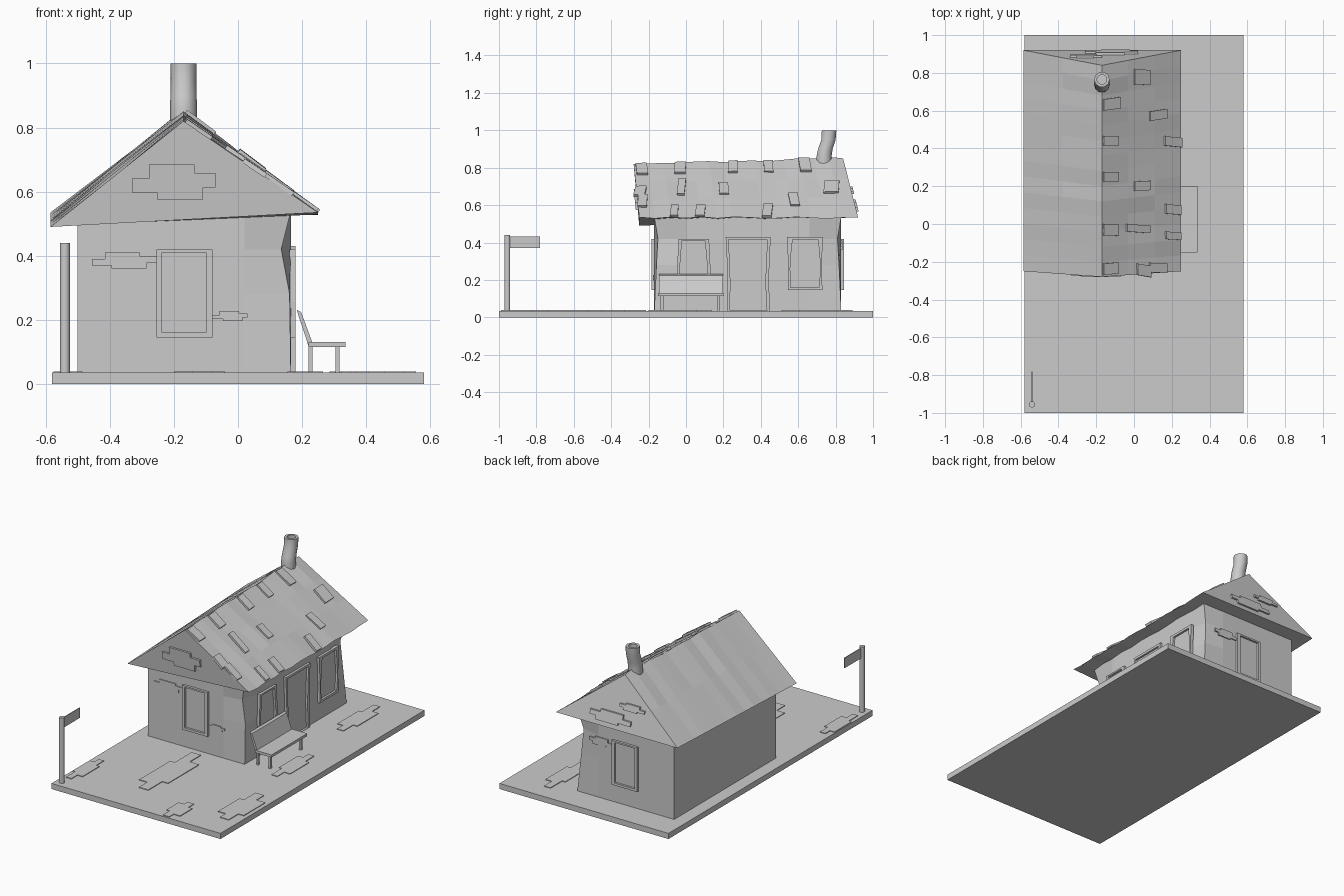
import bpy, bmesh, math, random
from mathutils import Vector

if "Cube" in bpy.data.objects:
    bpy.data.objects.remove(bpy.data.objects["Cube"])

random.seed(4)


def mesh(name, verts, faces, smooth=False):
    me = bpy.data.meshes.new(name)
    me.from_pydata([tuple(v) for v in verts], [], faces)
    bm = bmesh.new()
    bm.from_mesh(me)
    bmesh.ops.recalc_face_normals(bm, faces=bm.faces[:])
    bm.to_mesh(me)
    bm.free()
    ob = bpy.data.objects.new(name, me)
    bpy.context.collection.objects.link(ob)
    for p in me.polygons:
        p.use_smooth = smooth
    return ob


def box(name, x0, x1, y0, y1, z0, z1):
    return prism(name, [(x0, y0), (x1, y0), (x1, y1), (x0, y1)],
                 lambda u, v, d: (u, v, d), z0, z1)


def prism(name, pts, place, d0, d1):
    n = len(pts)
    verts = [place(u, v, d) for d in (d0, d1) for u, v in pts]
    faces = [list(range(n)), list(range(n, 2 * n))]
    faces += [(i, (i + 1) % n, n + (i + 1) % n, n + i) for i in range(n)]
    return mesh(name, verts, faces)


def tube(name, path, radii, sides, hollow=0):
    # rings stacked along a path of points
    rings = list(zip(path, radii))
    if hollow:
        top = Vector(path[-1])
        rings += [(top, hollow), (top - Vector((0, 0, 0.05)), hollow)]
    verts, faces = [], []
    for p, r in rings:
        for i in range(sides):
            a = 2 * math.pi * i / sides
            verts.append((p[0] + r * math.cos(a), p[1] + r * math.sin(a), p[2]))
    for k in range(len(rings) - 1):
        for i in range(sides):
            j = (i + 1) % sides
            a, b = k * sides, (k + 1) * sides
            faces.append((a + i, a + j, b + j, b + i))
    faces += [list(range(sides)), list(range(len(verts) - sides, len(verts)))]
    ob = mesh(name, verts, faces, True)
    ob.data.set_sharp_from_angle(angle=math.radians(50))
    return ob


def stepped(u0, u1, v0, v1, flip=False):
    # three offset courses of brick as one outline
    s = [(0, .2), (.3, .2), (.3, 0), (.85, 0), (.85, .35), (1, .35),
         (1, .75), (.75, .75), (.75, 1), (.2, 1), (.2, .6), (0, .6)]
    return [(u0 + (u1 - u0) * ((1 - a) if flip else a), v0 + (v1 - v0) * b) for a, b in s]


# placement on each wall: u along the wall, v up, d outward
front = lambda u, v, d: (u, -0.17 - d, v)
back = lambda u, v, d: (u, 0.83 + d, v)
right = lambda u, v, d: (0.165 + d, u, v)
floor = lambda u, v, d: (v, u, 0.035 + d)
front_gable = lambda u, v, d: (u, -0.25 - (v - 0.51) * 0.1 - d, v)
back_gable = lambda u, v, d: (u, 0.92 - (v - 0.53) * 0.25 + d, v)


def opening(name, outer, inner, place, depth=0.015):
    n = len(outer)
    verts = [place(u, v, d) for pts, d in ((outer, -.005), (outer, depth), (inner, depth), (inner, .001))
             for u, v in pts]
    faces = [(k * n + i, k * n + (i + 1) % n, (k + 1) * n + (i + 1) % n, (k + 1) * n + i)
             for k in range(3) for i in range(n)]
    mesh(name + "_frame", verts, faces)
    mesh(name + "_panel", [place(u, v, 0.002) for u, v in inner], [list(range(n))])


def rect(u0, u1, v0, v1, lean=0.0):
    # rectangle with bent uprights
    h = v1 - v0
    return [(u0, v0), (u1, v0), (u1 + lean, v0 + h * .4), (u1 + lean * .2, v0 + h * .75), (u1 - lean * .3, v1),
            (u0 + lean, v1), (u0 + lean * .3, v0 + h * .75), (u0 - lean * .3, v0 + h * .4)]


# platform with worn paving patches
box("platform", -0.58, 0.58, -1, 1, 0, 0.035)
for i, (x, y, w, l) in enumerate([(-.53, -.74, .09, .3), (-.12, -.49, .16, .55), (.21, -.88, .11, .22),
                                  (.48, -.64, .15, .38), (.40, -.03, .10, .34), (.34, .70, .11, .38)]):
    prism(f"paving_patch_{i}", stepped(y - l / 2, y + l / 2, x - w / 2, x + w / 2, i % 2), floor, -.002, .004)

# house walls, with pinched corners on the right side
ys = [-.17, 0, .66, .83]
zs = [.03, .28, .42, .54]
dent = {(0, 2): (-.03, .02), (3, 2): (-.03, -.02), (0, 1): (-.004, .012), (3, 1): (-.02, -.012)}
verts = []
for j, z in enumerate(zs):
    for i, y in enumerate(ys):
        dx, dy = dent.get((i, j), (0, 0))
        verts.append((.165 + dx, y + dy, z))
    verts += [(.02, .83, z), (-.5, .83, z), (-.5, -.17, z), (.02, -.17, z)]
faces = [(j * 8 + i, j * 8 + (i + 1) % 8, j * 8 + 8 + (i + 1) % 8, j * 8 + 8 + i)
         for j in range(3) for i in range(8)]
mesh("house_walls", verts, faces + [list(range(8)), list(range(24, 32))])

# windows and door
for name, place in (("front_window", front), ("back_window", back)):
    opening(name, rect(-.255, -.08, .145, .42), rect(-.237, -.10, .16, .41), place)
opening("near_side_window", rect(-.045, .125, .145, .42, .006), rect(-.03, .105, .16, .41, .01), right)
opening("far_side_window", rect(.545, .73, .145, .43, -.006), rect(.56, .71, .16, .415, .01), right)
opening("door", rect(.22, .45, .035, .43, -.008), rect(.235, .432, .037, .415, -.008), right)

# exposed brick patches on walls and gables
for name, pl, s in (("front_left", front, (-.455, -.255, .36, .41)), ("front_right", front, (-.08, .03, .197, .227)),
                    ("front_gable", front_gable, (-.33, -.07, .575, .685)),
                    ("back_wall", back, (-.08, .08, .36, .41)),
                    ("back_gable_low", back_gable, (-.26, .02, .565, .63)),
                    ("back_gable_high", back_gable, (-.34, -.17, .66, .70))):
    prism("bricks_" + name, stepped(*s), pl, -.004, .012 if "gable" in name else .006)

# sagging solid roof
N = 14
ridge = [.82, .822, .826, .826, .832, .835, .83, .836, .838, .834, .842, .85, .848, .858, .85]


def roof_point(s, t):
    # s: -1 left eave, 0 ridge, 1 right eave; t: front to back
    f = min(max(t, 0), 1) * N
    k = min(int(f), N - 1)
    rz = ridge[k] + (ridge[k + 1] - ridge[k]) * (f - k)
    a = abs(s)
    y = (-.28 + .03 * a) * (1 - t) + (.84 + .08 * a) * t
    x, ez = (-.17 + .42 * s, .535) if s > 0 else (-.17 + .415 * s, .49 + .045 * t)
    return Vector((x, y, rz + (ez - rz) * a))


cols = [-1, -.5, 0, .33, .67, 1]
C = len(cols)
verts = []
for k in range(N + 1):
    for s in cols:
        p = roof_point(s, k / N)
        if 0 < k < N and s not in (-1, 0):
            p.z += random.uniform(-.006, .005)
        if 0 < k < N and s == 1:
            p.z -= .002
        verts.append(p)
faces = [(k * C + i, k * C + (i + 1) % C, k * C + C + (i + 1) % C, k * C + C + i)
         for k in range(N) for i in range(C)]
mesh("roof", verts, faces + [list(range(C)), list(range(N * C, N * C + C))])

# loose shingles on the right slope: x, y, length down slope, width
for i, (x, y, l, w) in enumerate([(-.125, .25, .08, .05), (.04, .78, .08, .08), (.125, .57, .09, .05),
                                  (.205, .44, .09, .05), (-.125, -.03, .08, .06), (.02, -.02, .12, .04),
                                  (.04, .20, .08, .05), (.205, .08, .08, .05), (.205, -.06, .08, .04),
                                  (-.125, -.24, .08, .06), (.125, -.23, .09, .05), (-.125, .44, .08, .05),
                                  (-.12, .63, .09, .06), (.05, -.24, .07, .06)]):
    slant = random.uniform(-.015, .015)

    def on_roof(u, v, d):
        s = (u + .17) / .42
        yf, yb = -.28 + .03 * s, .84 + .08 * s
        p = roof_point(s, (v - yf) / (yb - yf))
        return p + Vector((.6, 0, .8)) * d

    x0, x1 = max(x - l / 2, -.168), min(x + l / 2, .25)
    prism(f"shingle_{i}", [(x0, y - w / 2), (x1, y - w / 2 + slant), (x1, y + w / 2 + slant), (x0, y + w / 2)],
          on_roof, -.004, .011)

# crooked chimney
tube("chimney", [(-.17, .74, .78), (-.17, .738, .86), (-.17, .745, .90), (-.17, .762, .95), (-.17, .765, 1.0)],
     [.041, .042, .041, .04, .041], 10, hollow=.026)

# bench
box("bench_seat", .22, .335, -.15, .20, .115, .131)
prism("bench_back", [(.22, .118), (.234, .124), (.197, .224), (.183, .231)],
      lambda u, v, d: (u, d, v), -.145, .197)
for n, x in (("back", .220), ("front", .304)):
    for side, y in (("near", -.135), ("far", .165)):
        box(f"bench_{n}_leg_{side}", x, x + .013, y, y + .014, .033, .118)

# sign post and board
tube("sign_post", [(-.54, -.955, .03), (-.54, -.955, .44)], [.016, .016], 10)
box("sign_board", -.543, -.537, -.95, -.78, .37, .432)
